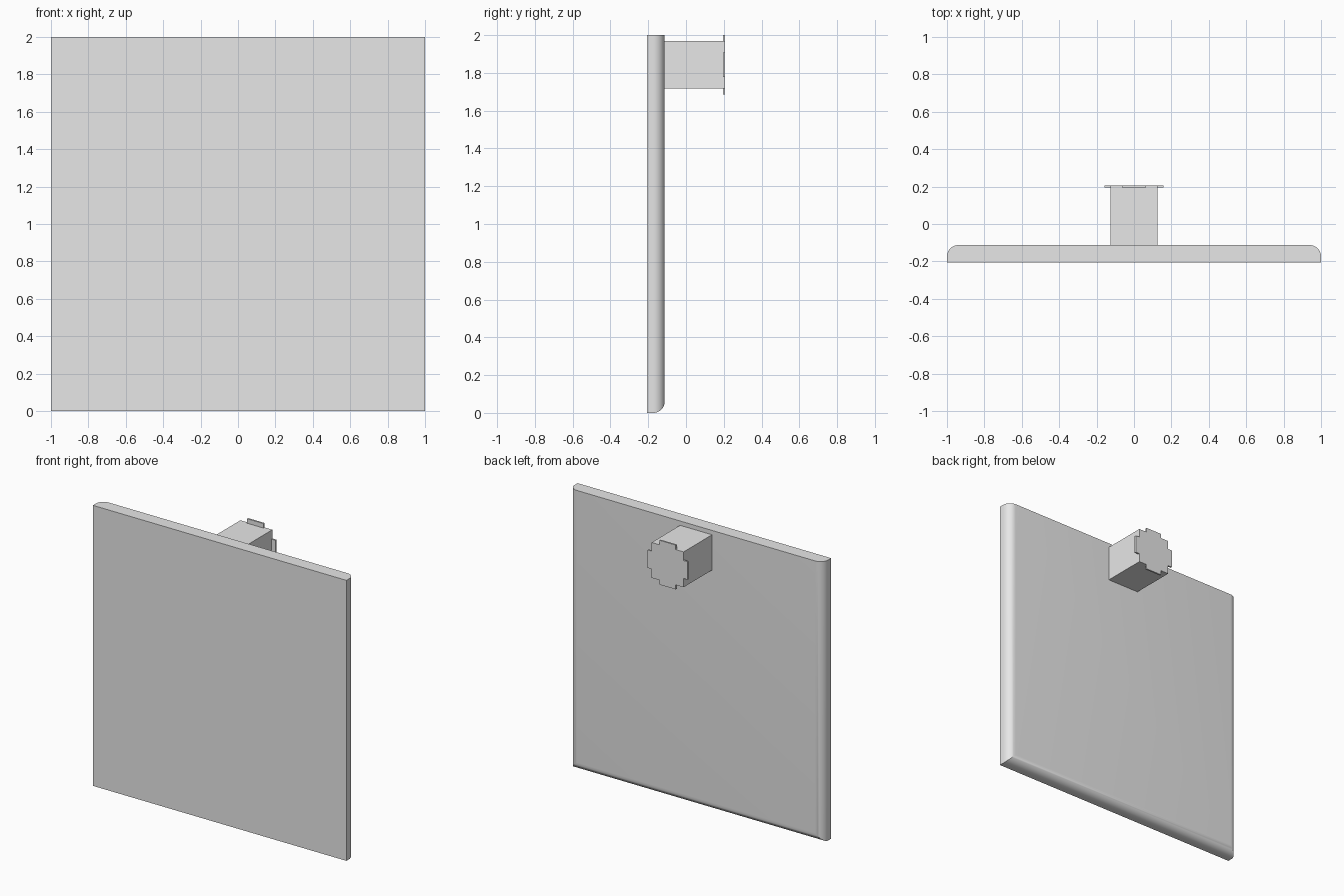
import bpy, bmesh, math

cube = bpy.data.objects.get("Cube")
if cube:
    bpy.data.objects.remove(cube, do_unlink=True)

FRONT, PLATE_BACK, REAR = -0.207, -0.113, 0.207
TAB_FRONT = 0.195
STEM_Z = 1.843

grey = bpy.data.materials.new("light_grey")
grey.use_nodes = True
colour = (0.8, 0.8, 0.8, 1)
grey.diffuse_color = colour
grey.node_tree.nodes["Principled BSDF"].inputs["Base Color"].default_value = colour


def prism(bm, outline, y0, y1):
    """Extrude an x-z outline from y0 to y1."""
    face = bm.faces.new([bm.verts.new((x, y0, z)) for x, z in outline])
    new = bmesh.ops.extrude_face_region(bm, geom=[face])["geom"]
    verts = [v for v in new if isinstance(v, bmesh.types.BMVert)]
    bmesh.ops.translate(bm, verts=verts, vec=(0, y1 - y0, 0))
    bmesh.ops.recalc_face_normals(bm, faces=bm.faces)


def finish(bm, name, smooth=False):
    mesh = bpy.data.meshes.new(name)
    bm.to_mesh(mesh)
    bm.free()
    mesh.materials.append(grey)
    obj = bpy.data.objects.new(name, mesh)
    bpy.context.collection.objects.link(obj)
    if smooth:
        bpy.ops.object.select_all(action="DESELECT")
        obj.select_set(True)
        bpy.context.view_layer.objects.active = obj
        bpy.ops.object.shade_smooth_by_angle(angle=math.radians(30))
    return obj


def rectangle(half_width, z0, z1):
    return [(-half_width, z0), (half_width, z0), (half_width, z1), (-half_width, z1)]


# Plate: back edges rounded at both sides and the bottom, top left square
bm = bmesh.new()
prism(bm, rectangle(1, 0, 2), FRONT, PLATE_BACK)
rounded = [e for e in bm.edges
           if all(abs(v.co.y - PLATE_BACK) < 1e-4 for v in e.verts)
           and not all(v.co.z > 1.9 for v in e.verts)]
bmesh.ops.bevel(bm, geom=rounded, offset=0.06, segments=10, profile=0.5,
                affect="EDGES", clamp_overlap=True)
finish(bm, "plate", smooth=True)

# Square stem behind the plate
STEM, TAB_REACH, TAB_HALF = 0.126, 0.158, 0.064
bm = bmesh.new()
prism(bm, rectangle(STEM, STEM_Z - STEM, STEM_Z + STEM), PLATE_BACK, TAB_FRONT)
finish(bm, "stem")

# End cap: square with a thin tab on each side, one quarter turned four times
quarter = [(STEM, -STEM), (STEM, -TAB_HALF), (TAB_REACH, -TAB_HALF),
           (TAB_REACH, TAB_HALF), (STEM, TAB_HALF)]
outline = []
for turn in range(4):
    c, s = round(math.cos(turn * math.pi / 2)), round(math.sin(turn * math.pi / 2))
    outline += [(c * x - s * z, s * x + c * z + STEM_Z) for x, z in quarter]
bm = bmesh.new()
prism(bm, outline, TAB_FRONT, REAR)
finish(bm, "end_cap")
